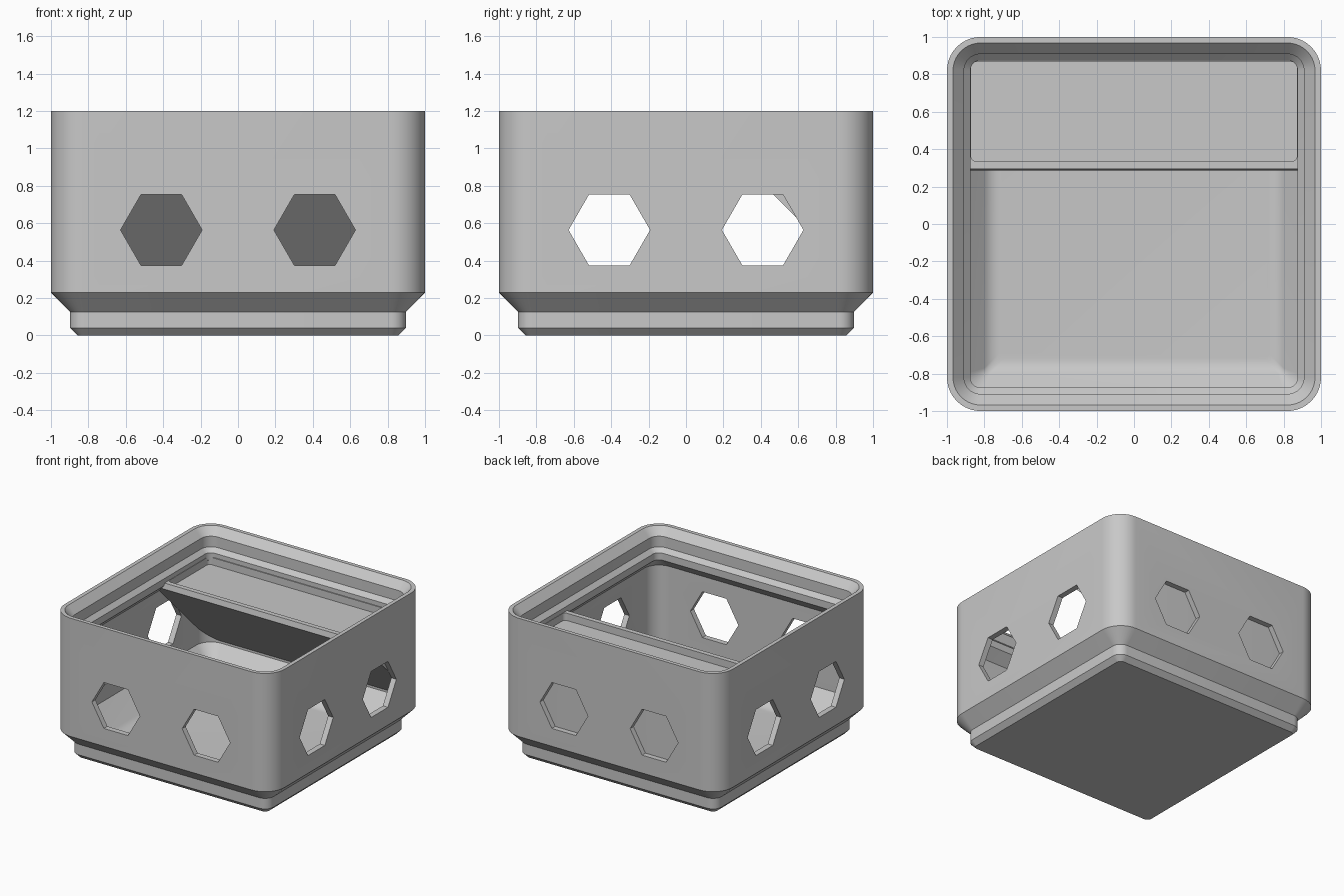
import bpy, bmesh, math
from mathutils import Vector

cube = bpy.data.objects.get("Cube")
if cube:
    bpy.data.objects.remove(cube, do_unlink=True)

grey = bpy.data.materials.new("plain_grey")
grey.use_nodes = True
COLOUR = (0.58, 0.58, 0.58, 1)
grey.diffuse_color = COLOUR
grey.node_tree.nodes["Principled BSDF"].inputs["Base Color"].default_value = COLOUR

CORNER = 0.82   # centre of every rounded corner
WALL = 0.954    # inner wall half width


def finish(bm, name):
    bmesh.ops.recalc_face_normals(bm, faces=bm.faces)
    mesh = bpy.data.meshes.new(name)
    bm.to_mesh(mesh)
    bm.free()
    mesh.materials.append(grey)
    obj = bpy.data.objects.new(name, mesh)
    bpy.context.collection.objects.link(obj)
    return obj


def rounded_rect(hx, hy, r, cy=0, steps=10):
    pts = []
    for q, (sx, sy) in enumerate([(1, 1), (-1, 1), (-1, -1), (1, -1)]):
        for i in range(steps + 1):
            a = (q + i / steps) * math.pi / 2
            pts.append((sx * (hx - r) + r * math.cos(a),
                        cy + sy * (hy - r) + r * math.sin(a)))
    return pts


def loft(name, rings):
    """Skin a stack of outlines given as (points, z) and cap both ends."""
    bm = bmesh.new()
    loops = [[bm.verts.new((x, y, z)) for x, y in pts] for pts, z in rings]
    for a, b in zip(loops, loops[1:]):
        n = len(a)
        for i in range(n):
            bm.faces.new((a[i], a[(i + 1) % n], b[(i + 1) % n], b[i]))
    bm.faces.new(loops[0])
    bm.faces.new(loops[-1])
    return finish(bm, name)


def square(half, z):
    return rounded_rect(half, half, max(half - CORNER, 0.03)), z


def boolean(obj, tool, operation):
    mod = obj.modifiers.new(operation.lower(), 'BOOLEAN')
    mod.object = tool
    mod.operation = operation
    mod.solver = 'EXACT'
    tool.hide_render = True
    tool.hide_viewport = True
    tool.hide_set(True)


def apply_and_smooth(obj):
    bpy.ops.object.select_all(action='DESELECT')
    obj.select_set(True)
    bpy.context.view_layer.objects.active = obj
    for mod in list(obj.modifiers):
        bpy.ops.object.modifier_apply(modifier=mod.name)
    bpy.ops.object.shade_smooth_by_angle(angle=math.radians(25))


# Stepped foot, outer wall, stacking lip and inner wall in one profile
profile = [(0.858, 0), (0.897, 0.039), (0.897, 0.126), (1, 0.229), (1, 1.2),
           (0.968, 1.2), (0.909, 1.138), (0.909, 1.051), (0.875, 1.017),
           (0.875, 0.959), (WALL, 0.88), (WALL, 0.248)]
# Tapered cavity bottom blending into the floor
FILLET, FLAT, FLOOR = 0.113, 0.72, 0.061
for i in range(7):
    a = (1 - i / 6) * math.pi / 4
    profile.append((FLAT + FILLET * math.sin(a), FLOOR + FILLET * (1 - math.cos(a))))
bin_body = loft("bin_body", [square(h, z) for h, z in profile])

# Hexagonal windows, two on each side
bm = bmesh.new()
for side in range(4):
    turn = side * math.pi / 2
    out = Vector((math.sin(turn), -math.cos(turn), 0))
    along = Vector((math.cos(turn), math.sin(turn), 0))
    for offset in (-0.41, 0.41):
        rings = []
        for depth in (0.9, 1.1):
            rings.append([bm.verts.new(
                out * depth + along * (offset + 0.218 * math.cos(k * math.pi / 3))
                + Vector((0, 0, 0.564 + 0.218 * math.sin(k * math.pi / 3))))
                for k in range(6)])
        for k in range(6):
            n = (k + 1) % 6
            bm.faces.new((rings[0][k], rings[0][n], rings[1][n], rings[1][k]))
        bm.faces.new(rings[0])
        bm.faces.new(rings[1])
window_cutter = finish(bm, "window_cutter")
boolean(bin_body, window_cutter, 'DIFFERENCE')
apply_and_smooth(bin_body)

# Label shelf with a sloped support, trimmed to the rounded cavity
section = [(0.285, 0.935), (0.295, 0.98), (0.98, 0.98), (0.98, 0.24)]
bm = bmesh.new()
left = [bm.verts.new((-1, y, z)) for y, z in section]
right = [bm.verts.new((1, y, z)) for y, z in section]
for i in range(len(section)):
    n = (i + 1) % len(section)
    bm.faces.new((left[i], left[n], right[n], right[i]))
bm.faces.new(left)
bm.faces.new(right)
label_shelf = finish(bm, "label_shelf")
cavity_plug = loft("cavity_plug", [square(WALL + 0.002, 0.2), square(WALL + 0.002, 1.1)])
boolean(label_shelf, cavity_plug, 'INTERSECT')

# Label recess leaving a ridge along the front of the shelf
recess = rounded_rect(0.872, 0.266, 0.03, cy=0.601)
recess_cutter = loft("recess_cutter", [(recess, 0.92), (recess, 1.1)])
boolean(label_shelf, recess_cutter, 'DIFFERENCE')
apply_and_smooth(label_shelf)

for tool in (window_cutter, cavity_plug, recess_cutter):
    bpy.data.objects.remove(tool, do_unlink=True)
